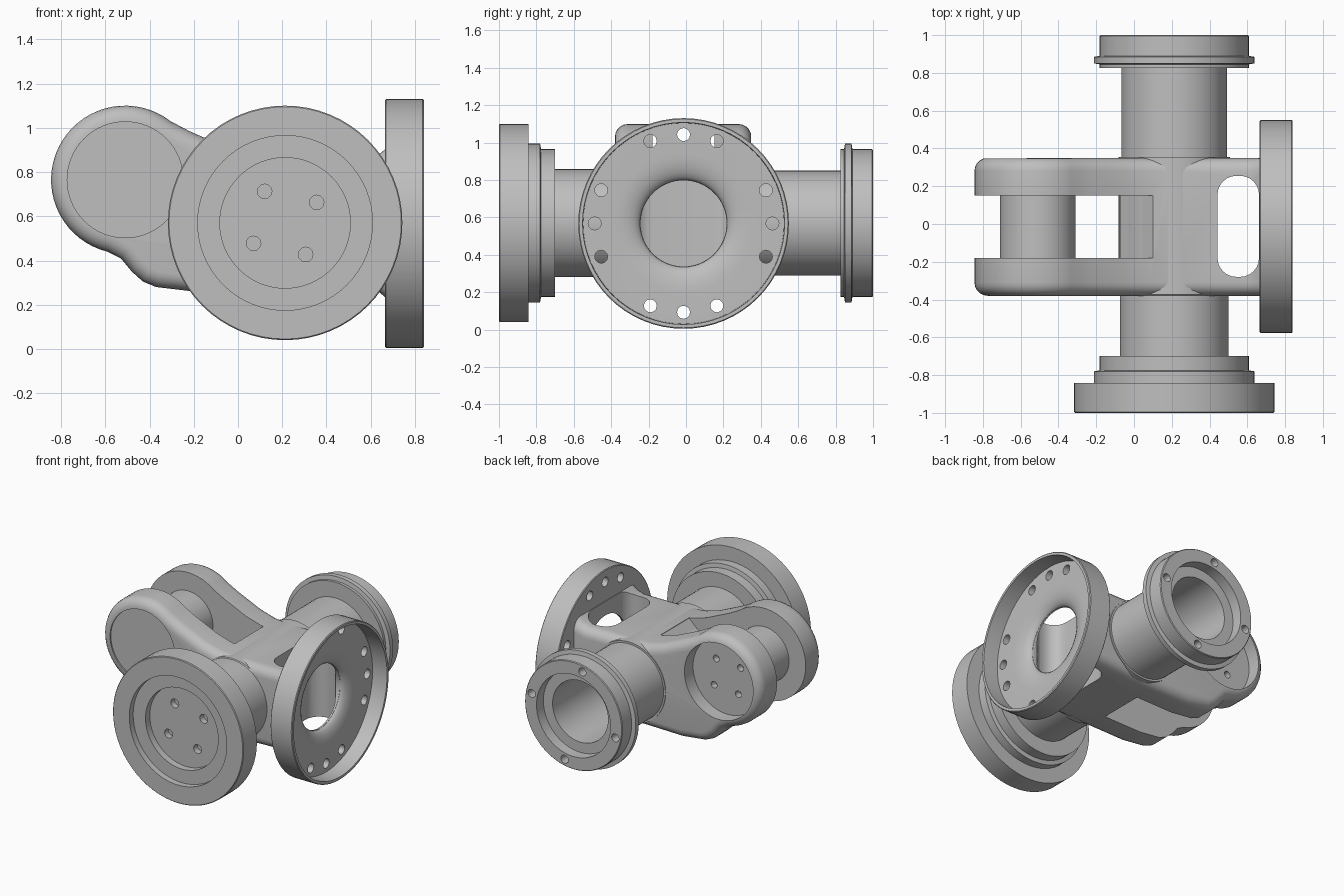
import bpy, bmesh, math
from mathutils import Vector

if "Cube" in bpy.data.objects:
    bpy.data.objects.remove(bpy.data.objects["Cube"], do_unlink=True)

grey = bpy.data.materials.new("cast_metal_grey")
grey.use_nodes = True
GREY = (0.52, 0.52, 0.52, 1)
grey.diffuse_color = GREY
grey.node_tree.nodes["Principled BSDF"].inputs["Base Color"].default_value = GREY

HUB = (0.213, 0.57)      # x, z of the front-to-back axis
PIN = (-0.51, 0.765)     # x, z of the fork pin axis
FLANGE = (-0.013, 0.568)  # y, z of the side flange axis


def finish(bm, name):
    bmesh.ops.remove_doubles(bm, verts=bm.verts, dist=1e-5)
    bmesh.ops.recalc_face_normals(bm, faces=bm.faces)
    mesh = bpy.data.meshes.new(name)
    bm.to_mesh(mesh)
    bm.free()
    mesh.materials.append(grey)
    ob = bpy.data.objects.new(name, mesh)
    bpy.context.collection.objects.link(ob)
    return ob


def add_lathe(bm, profile, axis, centre, sides=64):
    """Revolve a closed profile of (radius, position) round an x or y axis."""
    rings = []
    for i in range(sides):
        a = math.tau * i / sides
        ring = []
        for r, p in profile:
            u, w = centre[0] + r * math.cos(a), centre[1] + r * math.sin(a)
            ring.append(bm.verts.new((u, p, w) if axis == "y" else (p, u, w)))
        rings.append(ring)
    n = len(profile)
    for i in range(sides):
        a, b = rings[i], rings[(i + 1) % sides]
        for j in range(n):
            k = (j + 1) % n
            if profile[j][0] == 0 and profile[k][0] == 0:
                continue
            if profile[j][0] == 0:
                bm.faces.new((a[j], a[k], b[k]))
            elif profile[k][0] == 0:
                bm.faces.new((a[j], a[k], b[j]))
            else:
                bm.faces.new((a[j], a[k], b[k], b[j]))


def lathe(name, profile, axis, centre, sides=64):
    bm = bmesh.new()
    add_lathe(bm, profile, axis, centre, sides)
    return finish(bm, name)


def rod(r, a, b):
    return [(0, a), (r, a), (r, b), (0, b)]


def holes(name, centre, ring, angles, r, a, b, axis="y"):
    """A set of small drills on a bolt circle."""
    bm = bmesh.new()
    for t in angles:
        t = math.radians(t)
        c = (centre[0] + ring * math.cos(t), centre[1] + ring * math.sin(t))
        add_lathe(bm, rod(r, a, b), axis, c, 12)
    return finish(bm, name)


def four(start):
    return [start + 90 * i for i in range(4)]


def prism(name, outline, direction, bevel=0.0):
    """Extrude an outline and optionally round the rims of both caps."""
    bm = bmesh.new()
    face = bm.faces.new([bm.verts.new(p) for p in outline])
    made = bmesh.ops.extrude_face_region(bm, geom=[face])["geom"]
    move = [v for v in made if isinstance(v, bmesh.types.BMVert)]
    bmesh.ops.translate(bm, verts=move, vec=direction)
    bmesh.ops.recalc_face_normals(bm, faces=bm.faces)
    if bevel:
        axis = Vector(direction).normalized()
        rims = [e for e in bm.edges
                if abs((e.verts[0].co - e.verts[1].co).dot(axis)) < 1e-4]
        bmesh.ops.bevel(bm, geom=rims, offset=bevel, segments=5, profile=0.5,
                        affect="EDGES", clamp_overlap=False)
    return finish(bm, name)


def side_prism(name, outline, y0, y1, bevel=0.0):
    return prism(name, [(x, y0, z) for x, z in outline], (0, y1 - y0, 0), bevel)


def rounded_slot(name, x0, x1, y0, y1, r=0.1):
    """Vertical cutter with rounded corners."""
    pts = []
    corners = ((x1 - r, y1 - r), (x0 + r, y1 - r), (x0 + r, y0 + r), (x1 - r, y0 + r))
    for n, (cx, cy) in enumerate(corners):
        for i in range(7):
            t = math.radians(90 * n + i * 15)
            pts.append((cx + r * math.cos(t), cy + r * math.sin(t), -0.2))
    return prism(name, pts, (0, 0, 1.6))


def cut(ob, *cutters):
    for c in cutters:
        c.hide_render = True
        m = ob.modifiers.new("cut", "BOOLEAN")
        m.operation, m.solver, m.object = "DIFFERENCE", "EXACT", c
        bpy.context.view_layer.objects.active = ob
        bpy.ops.object.modifier_apply(modifier=m.name)


# Forked body: side outline with a round lobe, rounded along both rims
outline = [(PIN[0] + 0.335 * math.cos(math.radians(t)),
            PIN[1] + 0.335 * math.sin(math.radians(t))) for t in range(52, 257, 6)]
outline += [(-0.53, 0.41), (-0.48, 0.35), (-0.43, 0.305), (-0.37, 0.28),
            (-0.2, 0.26), (0.1, 0.265), (0.58, 0.28), (0.63, 0.265), (0.675, 0.225),
            (0.8, 0.225), (0.8, 0.91), (0.675, 0.91), (0.63, 0.875), (0.58, 0.86),
            (0.2, 0.86), (0.08, 0.87), (-0.04, 0.905), (-0.13, 0.945), (-0.22, 0.985)]
body = side_prism("fork_body", outline, -0.38, 0.35, 0.07)

# Gap between the fork arms, its inner end sloping up onto the main tube
gap_outline = [(-1.2, -0.2), (0.1, -0.2), (0.1, 0.275), (0.03, 0.343), (-0.074, 0.45),
               (-0.074, 0.69), (0.03, 0.797), (0.1, 0.865), (0.1, 1.4), (-1.2, 1.4)]
fork_gap = side_prism("fork_gap_cutter", gap_outline, -0.18, 0.152)
end_trim = side_prism("end_trim_cutter", [(0.675, -0.2), (1.2, -0.2), (1.2, 1.4), (0.675, 1.4)],
                      -0.8, 0.8)
# Window behind the side flange, opened to the flange bore
window = rounded_slot("window_cutter", 0.442, 0.662, -0.28, 0.255)
bore = lathe("bore_cutter", rod(0.231, 0.6, 0.9), "x", FLANGE)
rear_cup = lathe("rear_cup_cutter", rod(0.278, 0.25, 0.5), "y", PIN)
front_cup = lathe("front_cup_cutter", rod(0.262, -0.5, -0.37), "y", PIN)
pin_bolts = holes("pin_bolt_cutter", PIN, 0.14, four(50), 0.025, 0.2, 0.4)
cut(body, fork_gap, end_trim, window, bore, rear_cup, front_cup, pin_bolts)

# Pin between the two fork lobes
pin = lathe("fork_pin", rod(0.2, -0.25, 0.18), "y", PIN)

# Tube through the body, slightly thicker inside it, with the window cut into it
tube = lathe("main_tube", [(0, -0.72), (0.288, -0.72), (0.288, -0.378), (0.294, -0.372),
                           (0.294, 0.355), (0, 0.355)], "y", HUB)
cut(tube, window)

# Rear hub: open bore, thin collar and stepped mouth
rear_hub = lathe("rear_hub", [
    (0, 0.3), (0.28, 0.3), (0.28, 0.825), (0.395, 0.825), (0.395, 0.845), (0.425, 0.85),
    (0.425, 0.885), (0.395, 0.89), (0.395, 0.995), (0.39, 1.0), (0.3, 1.0),
    (0.3, 0.92), (0.225, 0.92), (0.225, 0.38), (0, 0.38)], "y", HUB)
rear_bolts = holes("rear_bolt_cutter", HUB, 0.347, four(12), 0.03, 0.93, 1.1)
cut(rear_hub, rear_bolts)

# Front hub: stepped collar and wide disc with a two-step recess
front_hub = lathe("front_hub", [
    (0, -0.7), (0.395, -0.7), (0.395, -0.775), (0.425, -0.78), (0.425, -0.842),
    (0.53, -0.842), (0.53, -0.995), (0.525, -1.0), (0.395, -1.0), (0.395, -0.955),
    (0.295, -0.955), (0.295, -0.905), (0, -0.905)], "y", HUB)
front_bolts = holes("front_bolt_cutter", HUB, 0.17, four(33), 0.033, -1.1, -0.86)
cut(front_hub, front_bolts)

# Side flange: thin lip, deeply recessed face and flared bore
flare = [(0.37 - 0.14 * math.sin(t), 0.665 + 0.06 * math.cos(t))
         for t in (math.radians(i * 15) for i in range(7))]
side_flange = lathe("side_flange", [
    (0.558, 0.665), (0.563, 0.67), (0.563, 0.835), (0.558, 0.84), (0.54, 0.84),
    (0.537, 0.725)] + flare, "x", FLANGE)
bolt_angles = [q + d for q in four(0) for d in (-22, 0, 22)]
flange_bolts = holes("flange_bolt_cutter", FLANGE, 0.475, bolt_angles, 0.035, 0.6, 0.9, "x")
cut(side_flange, flange_bolts)

# Remove cutters, then shade smoothly with sharp edges kept
for ob in [o for o in bpy.data.objects if o.name.endswith("_cutter")]:
    bpy.data.objects.remove(ob, do_unlink=True)
bpy.ops.object.select_all(action="DESELECT")
for ob in (body, pin, tube, rear_hub, front_hub, side_flange):
    ob.select_set(True)
bpy.context.view_layer.objects.active = body
bpy.ops.object.shade_smooth_by_angle(angle=math.radians(32))
